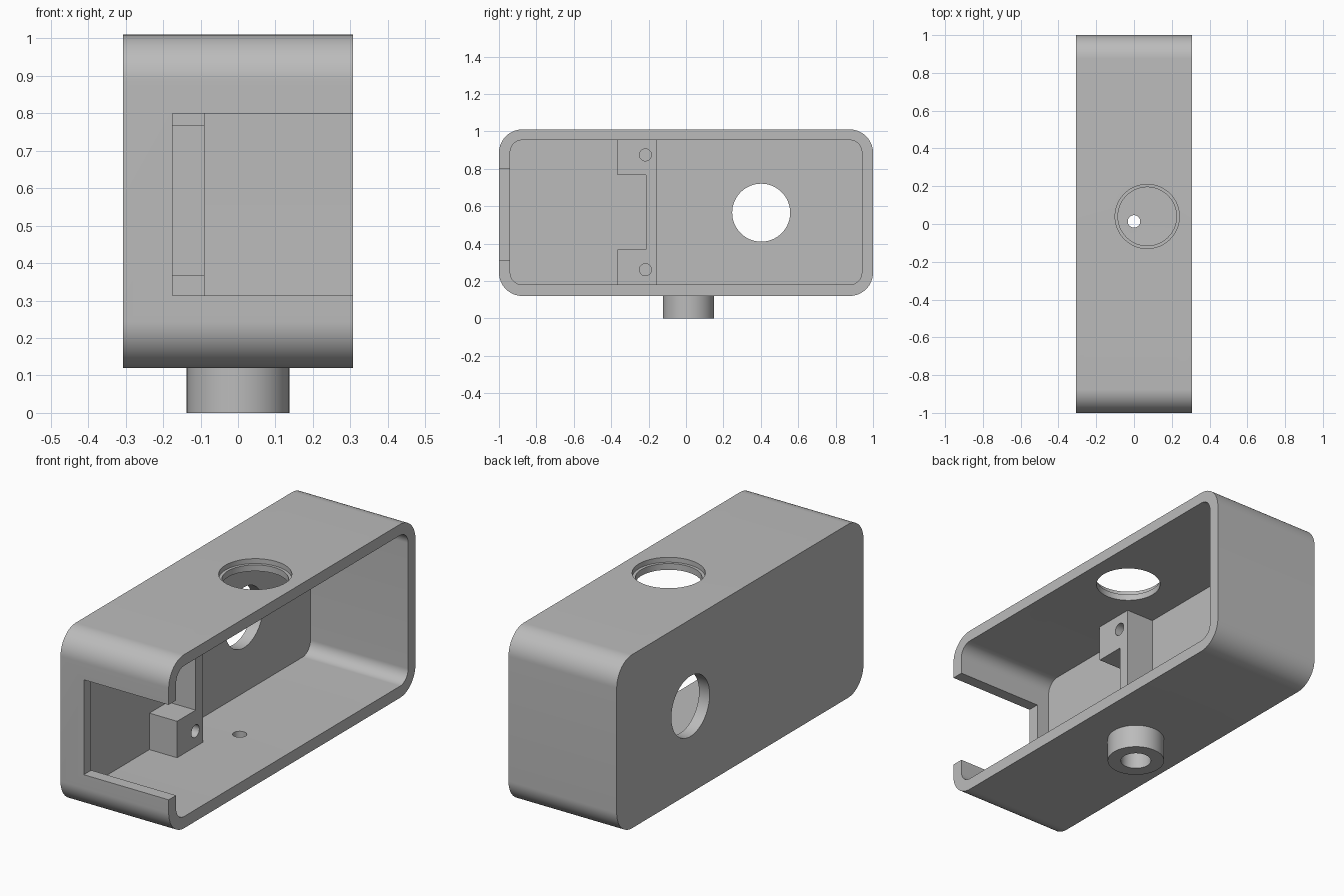
import bpy, bmesh, math
from mathutils import Vector, Matrix

cube = bpy.data.objects.get("Cube")
if cube:
    bpy.data.objects.remove(cube, do_unlink=True)

grey = bpy.data.materials.new("plain grey")
grey.use_nodes = True
grey.diffuse_color = (0.5, 0.5, 0.5, 1)
grey.node_tree.nodes["Principled BSDF"].inputs["Base Color"].default_value = (0.5, 0.5, 0.5, 1)


def finish_mesh(name, bm):
    bmesh.ops.recalc_face_normals(bm, faces=bm.faces)
    mesh = bpy.data.meshes.new(name)
    bm.to_mesh(mesh)
    bm.free()
    mesh.materials.append(grey)
    obj = bpy.data.objects.new(name, mesh)
    bpy.context.collection.objects.link(obj)
    return obj


def extrude_x(name, profile, x0, x1):
    """Solid from a (y, z) outline, extruded along x."""
    bm = bmesh.new()
    face = bm.faces.new([bm.verts.new((x0, y, z)) for y, z in profile])
    grown = bmesh.ops.extrude_face_region(bm, geom=[face])["geom"]
    verts = [g for g in grown if isinstance(g, bmesh.types.BMVert)]
    bmesh.ops.translate(bm, verts=verts, vec=(x1 - x0, 0, 0))
    return finish_mesh(name, bm)


def rounded_rect(y0, y1, z0, z1, r, steps=20):
    corners = [(y1 - r, z1 - r), (y0 + r, z1 - r), (y0 + r, z0 + r), (y1 - r, z0 + r)]
    points = []
    for i, (cy, cz) in enumerate(corners):
        for s in range(steps + 1):
            a = (i + s / steps) * math.pi / 2
            points.append((cy + r * math.cos(a), cz + r * math.sin(a)))
    return points


def box(name, x0, x1, y0, y1, z0, z1):
    return extrude_x(name, [(y0, z0), (y1, z0), (y1, z1), (y0, z1)], x0, x1)


def cylinder(name, start, end, r):
    start, end = Vector(start), Vector(end)
    axis = end - start
    turn = Vector((0, 0, 1)).rotation_difference(axis).to_matrix().to_4x4()
    bm = bmesh.new()
    bmesh.ops.create_cone(bm, cap_ends=True, segments=64, radius1=r, radius2=r,
                          depth=axis.length,
                          matrix=Matrix.Translation((start + end) / 2) @ turn)
    return finish_mesh(name, bm)


def cut(target, *cutters):
    for cutter in cutters:
        cutter.hide_render = True
        mod = target.modifiers.new("cut", 'BOOLEAN')
        mod.operation, mod.solver, mod.object = 'DIFFERENCE', 'EXACT', cutter
        bpy.context.view_layer.objects.active = target
        bpy.ops.object.modifier_apply(modifier=mod.name)
        bpy.data.objects.remove(cutter, do_unlink=True)


HALF, WALL = 0.307, -0.247      # half width and inner face of the closed side
BOSS_Y = 0.014


def wire_hole():
    return cylinder("wire_hole", (0, BOSS_Y, -0.1), (0, BOSS_Y, 0.4), 0.033)


# Tray-like housing, open on its left side
housing = extrude_x("housing", rounded_rect(-1, 1, 0.12, 1.01, 0.125), -HALF, HALF)
cut(housing,
    extrude_x("cavity", rounded_rect(-0.94, 0.94, 0.18, 0.953, 0.065), WALL, 0.5),
    box("front_window", -0.175, 0.5, -1.2, -0.9, 0.313, 0.80),
    cylinder("side_port", (-0.5, 0.402, 0.565), (0, 0.402, 0.565), 0.155),
    cylinder("top_port", (0.07, 0.04, 0.8), (0.07, 0.04, 1.2), 0.155),
    cylinder("top_port_step", (0.07, 0.04, 0.985), (0.07, 0.04, 1.2), 0.17),
    wire_hole())

# Bracket with two screw lugs joined by a thin web, sunk slightly into the walls
bracket = extrude_x("bracket", [
    (-0.155, 0.16), (-0.155, 0.97), (-0.367, 0.97), (-0.367, 0.767),
    (-0.215, 0.767), (-0.215, 0.367), (-0.365, 0.367), (-0.365, 0.16)], -0.27, -0.09)
for z in (0.26, 0.874):
    cut(bracket, cylinder("screw_hole", (-0.23, -0.217, z), (0.1, -0.217, z), 0.032))

# Round mounting boss under the housing
boss = cylinder("mounting_boss", (0, BOSS_Y, 0), (0, BOSS_Y, 0.15), 0.137)
cut(boss,
    cylinder("boss_socket", (0, BOSS_Y, -0.1), (0, BOSS_Y, 0.125), 0.073),
    wire_hole())

# Smooth the curved faces, keep edges crisp
bpy.ops.object.select_all(action='DESELECT')
for obj in (housing, bracket, boss):
    obj.select_set(True)
bpy.context.view_layer.objects.active = housing
bpy.ops.object.shade_smooth_by_angle(angle=math.radians(30))
